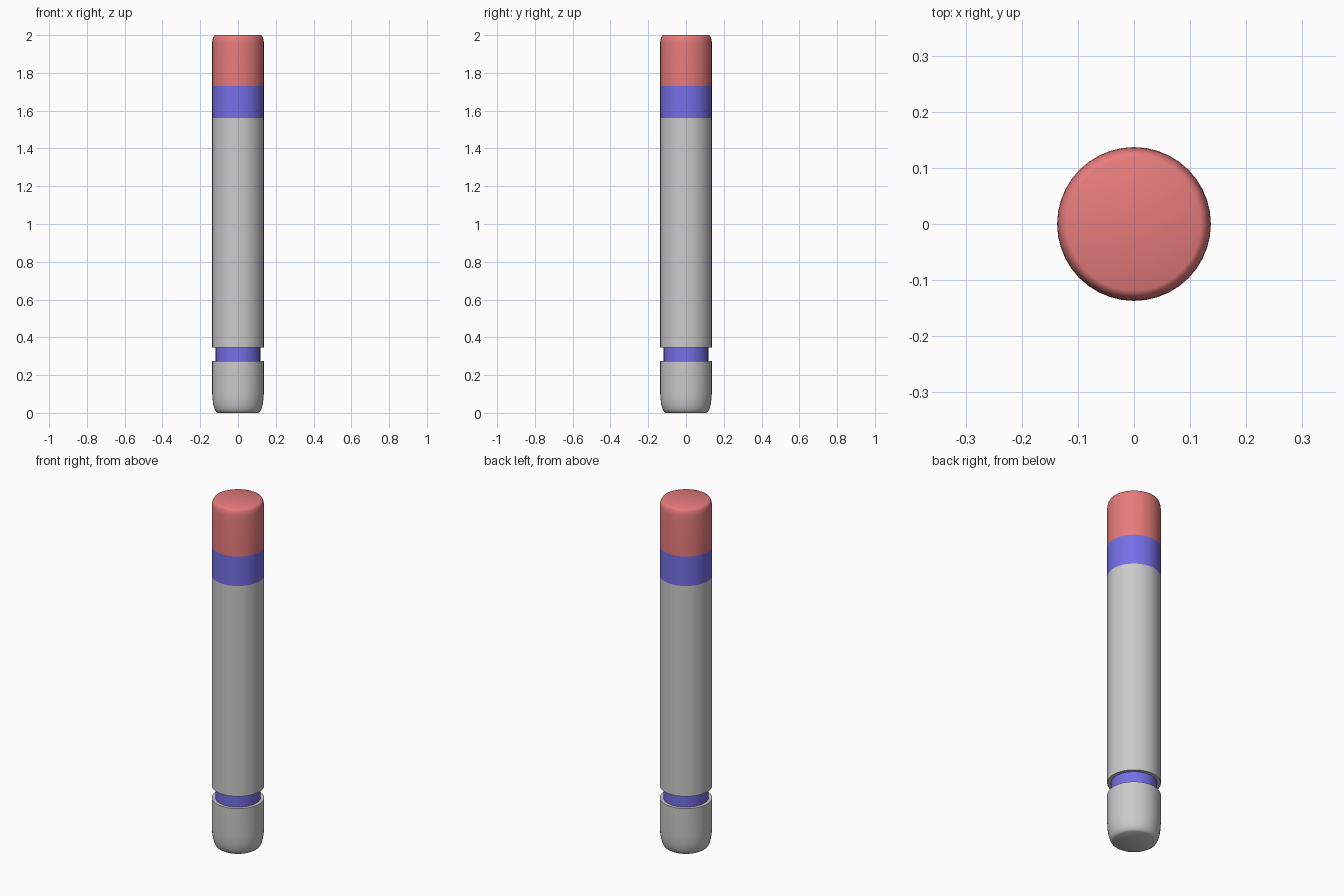
import bpy, bmesh, math

if "Cube" in bpy.data.objects:
    bpy.data.objects.remove(bpy.data.objects["Cube"])

R = 0.137       # main radius
NECK = 0.118    # recessed ring radius
SIDES = 40


def material(name, color):
    m = bpy.data.materials.new(name)
    m.diffuse_color = color
    m.use_nodes = True
    m.node_tree.nodes["Principled BSDF"].inputs["Base Color"].default_value = m.diffuse_color
    return m


def lathe(name, profile, mat=None):
    """Spin (radius, z) points, listed bottom to top, around the z axis."""
    bm = bmesh.new()
    rings = []
    for r, z in profile:
        if r == 0:
            rings.append([bm.verts.new((0, 0, z))] * SIDES)
        else:
            rings.append([bm.verts.new((r * math.cos(2 * math.pi * i / SIDES),
                                        r * math.sin(2 * math.pi * i / SIDES), z))
                          for i in range(SIDES)])
    for a, b in zip(rings, rings[1:]):
        for i in range(SIDES):
            j = (i + 1) % SIDES
            bm.faces.new(list(dict.fromkeys((a[i], a[j], b[j], b[i]))))
    me = bpy.data.meshes.new(name)
    bm.to_mesh(me)
    bm.free()
    ob = bpy.data.objects.new(name, me)
    bpy.context.collection.objects.link(ob)
    if mat:
        me.materials.append(mat)
    bpy.ops.object.select_all(action='DESELECT')
    ob.select_set(True)
    bpy.context.view_layer.objects.active = ob
    bpy.ops.object.shade_smooth_by_angle(angle=math.radians(40))
    return ob


red = material("red", (0.8, 0.2, 0.2, 1))
blue = material("blue", (0.18, 0.16, 0.8, 1))

# rounded foot with a flat rim above
lathe("bottom_cap", [(0, 0), (0.107, 0), (0.116, 0.006), (0.124, 0.02),
                     (0.131, 0.045), (0.135, 0.075), (R, 0.11),
                     (R, 0.275), (NECK, 0.275)])
# recessed ring between foot and barrel
lathe("neck_ring", [(NECK, 0.275), (NECK, 0.345)], blue)
# long barrel with a flat underside
lathe("barrel", [(NECK, 0.345), (R, 0.345), (R, 1.56)])
# coloured band flush with the barrel
lathe("upper_band", [(R, 1.56), (R, 1.73)], blue)
# rounded top
lathe("top_cap", [(R, 1.73), (R, 1.958), (0.1355, 1.974), (0.132, 1.987),
                  (0.127, 1.996), (0.119, 2.0), (0, 2.0)], red)
